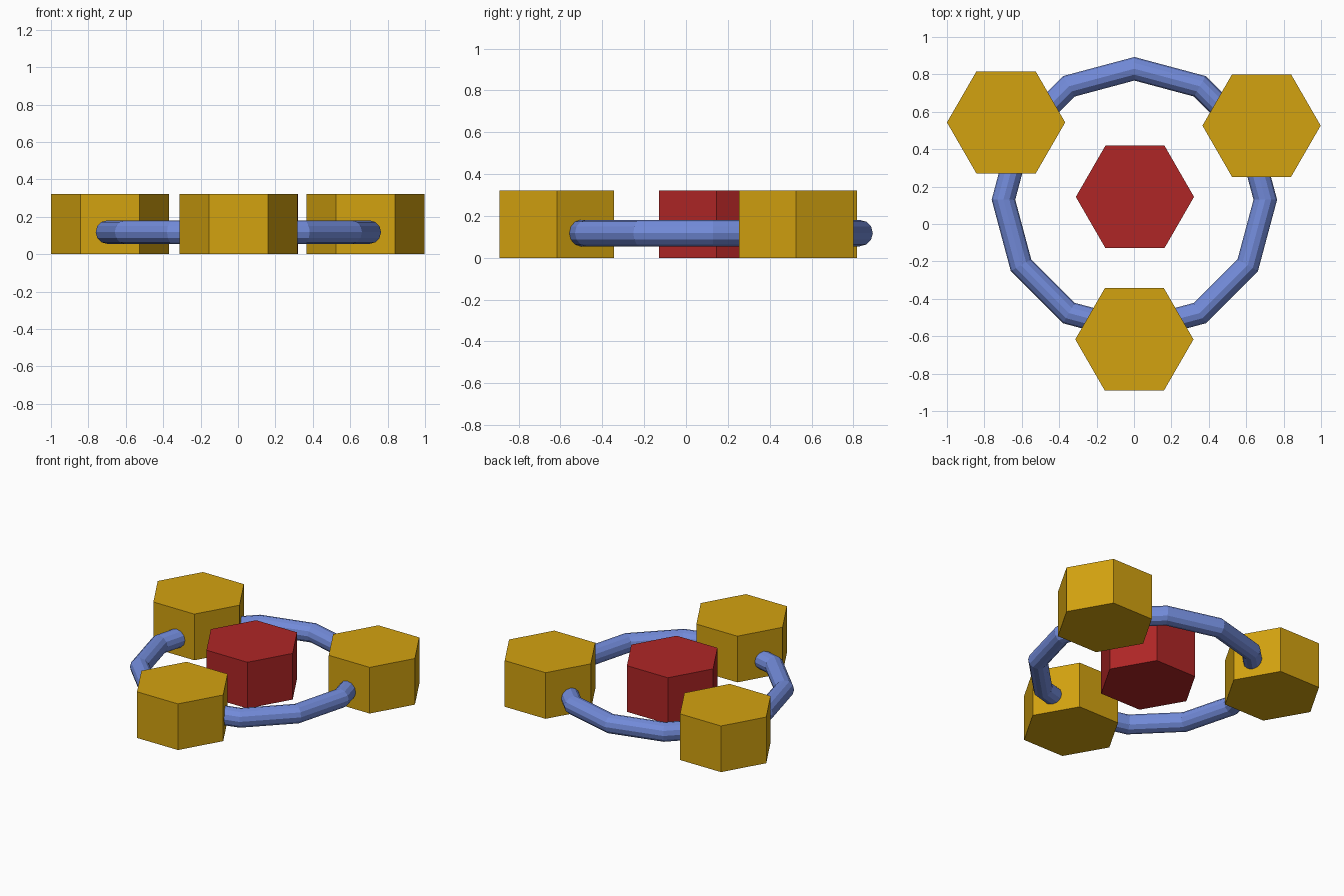
import bpy, bmesh, math

cube = bpy.data.objects.get("Cube")
if cube:
    bpy.data.objects.remove(cube, do_unlink=True)

HEX_RADIUS, HEX_HEIGHT = 0.316, 0.322


def material(name, rgb):
    mat = bpy.data.materials.new(name)
    mat.use_nodes = True
    mat.diffuse_color = (*rgb, 1)
    mat.node_tree.nodes["Principled BSDF"].inputs["Base Color"].default_value = (*rgb, 1)
    return mat


def hex_prism(name, x, y, mat):
    """Closed hexagonal block with corners pointing along x, standing on the floor."""
    bm = bmesh.new()
    ring = [bm.verts.new((HEX_RADIUS * math.cos(math.radians(60 * i)),
                          HEX_RADIUS * math.sin(math.radians(60 * i)), 0))
            for i in range(6)]
    base = bm.faces.new(ring)
    top = bmesh.ops.extrude_face_region(bm, geom=[base], use_keep_orig=True)["geom"]
    bmesh.ops.translate(bm, vec=(0, 0, HEX_HEIGHT),
                        verts=[g for g in top if isinstance(g, bmesh.types.BMVert)])
    bmesh.ops.recalc_face_normals(bm, faces=bm.faces)
    mesh = bpy.data.meshes.new(name)
    bm.to_mesh(mesh)
    bm.free()
    mesh.materials.append(mat)
    obj = bpy.data.objects.new(name, mesh)
    obj.location = (x, y, 0)
    bpy.context.collection.objects.link(obj)
    return obj


gold = material("gold", (0.65, 0.36, 0.005))
red = material("red", (0.43, 0.019, 0.019))
blue = material("blue", (0.17, 0.26, 0.70))

# Central block and the three outer blocks
hex_prism("centre_block", 0.005, 0.145, red)
hex_prism("back_right_block", -0.684, 0.543, gold)
hex_prism("back_left_block", 0.682, 0.526, gold)
hex_prism("front_block", 0.002, -0.617, gold)

# Twelve-sided ring threading through the outer blocks
bpy.ops.mesh.primitive_torus_add(major_segments=12, minor_segments=12,
                                 major_radius=0.70, minor_radius=0.063,
                                 location=(0.002, 0.13, 0.118))
ring = bpy.context.object
ring.name = "connecting_ring"
ring.data.materials.append(blue)
